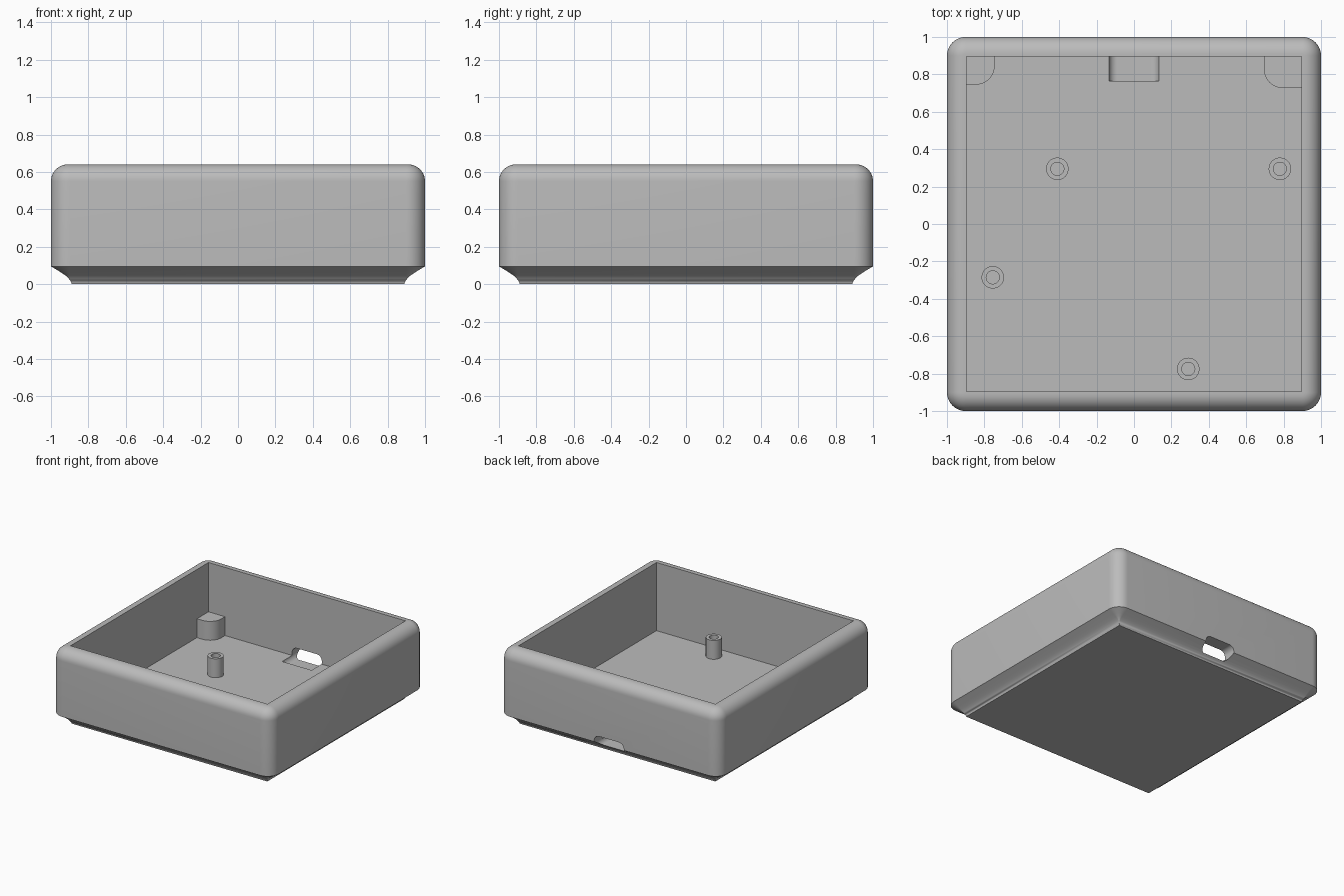
import bpy, bmesh
from math import sin, cos, pi

if "Cube" in bpy.data.objects:
    bpy.data.objects.remove(bpy.data.objects["Cube"], do_unlink=True)

grey = bpy.data.materials.new("plain grey")
grey.use_nodes = True
GREY = (0.5, 0.5, 0.5, 1)
grey.diffuse_color = GREY
grey.node_tree.nodes["Principled BSDF"].inputs["Base Color"].default_value = GREY

FLOOR, TOP, PEG_TOP = 0.08, 0.64, 0.235
INNER, CORNER, FILLET = 0.895, 0.1, 0.09


def outline(half, radius, steps=10):
    """Rounded square; equal half and radius gives a circle."""
    c = half - radius
    for q, (sx, sy) in enumerate(((1, 1), (-1, 1), (-1, -1), (1, -1))):
        for i in range(steps + 1):
            a = (q + i / steps) * pi / 2
            yield sx * c + radius * cos(a), sy * c + radius * sin(a)


def finish(name, bm, smooth=True):
    bmesh.ops.remove_doubles(bm, verts=bm.verts, dist=1e-5)
    bmesh.ops.recalc_face_normals(bm, faces=bm.faces)
    mesh = bpy.data.meshes.new(name)
    bm.to_mesh(mesh)
    bm.free()
    mesh.materials.append(grey)
    obj = bpy.data.objects.new(name, mesh)
    bpy.context.collection.objects.link(obj)
    if smooth:
        bpy.ops.object.select_all(action="DESELECT")
        obj.select_set(True)
        bpy.context.view_layer.objects.active = obj
        bpy.ops.object.shade_smooth_by_angle(angle=pi / 6)
    return obj


def loft(name, loops, smooth=True):
    """Skin a list of equal 3D loops and cap both ends."""
    bm = bmesh.new()
    rings = [[bm.verts.new(p) for p in loop] for loop in loops]
    for a, b in zip(rings, rings[1:]):
        for i in range(len(a)):
            j = (i + 1) % len(a)
            bm.faces.new((a[i], a[j], b[j], b[i]))
    bm.faces.new(rings[0])
    bm.faces.new(rings[-1])
    return finish(name, bm, smooth)


def level(half, radius, z, x=0, y=0):
    return [(x + px, y + py, z) for px, py in outline(half, radius)]


# Tray: coved base, upright wall, rounded rim, square cavity
profile = [(0.89, 0), (0.892, 0.01), (0.898, 0.02), (0.906, 0.031),
           (0.917, 0.042), (0.932, 0.053), (0.955, 0.068), (1, 0.095)]
for i in range(11):
    a = i / 10 * pi / 2
    profile.append((1 - FILLET + FILLET * cos(a), TOP - FILLET + FILLET * sin(a)))
shell = [level(h, max(0, h - 1 + CORNER), z) for h, z in profile]
shell += [level(INNER, 0, TOP), level(INNER, 0, FLOOR)]
tray = loft("tray", shell, smooth=False)

# Rounded port opening through the back wall and into the floor
SLOT_W, SLOT_R, SLOT_LOW, SLOT_HIGH = 0.135, 0.045, 0.045, 0.15


def slot_loop(y):
    mid, half = (SLOT_LOW + SLOT_HIGH) / 2, (SLOT_HIGH - SLOT_LOW) / 2
    stretch = SLOT_W - half
    return [(px + (stretch if px > 0 else -stretch), y, mid + pz)
            for px, pz in outline(half, SLOT_R)]


cutter = loft("port_cutter", [slot_loop(0.765), slot_loop(1.1)], smooth=False)
cutter.hide_render = True
cut = tray.modifiers.new("port", "BOOLEAN")
cut.object = cutter
cut.operation = "DIFFERENCE"
cut.solver = "EXACT"
bpy.ops.object.select_all(action="DESELECT")
tray.select_set(True)
bpy.context.view_layer.objects.active = tray
bpy.ops.object.modifier_apply(modifier=cut.name)
bpy.data.objects.remove(cutter, do_unlink=True)
bpy.ops.object.shade_smooth_by_angle(angle=pi / 6)

# Hollow screw posts
posts = [(-0.41, 0.295), (0.78, 0.295), (-0.755, -0.285), (0.29, -0.775)]
for n, (x, y) in enumerate(posts, 1):
    loft(f"screw_post_{n}", [level(r, r, z, x, y) for r, z in
                             ((0.06, FLOOR - 0.01), (0.06, PEG_TOP),
                              (0.035, PEG_TOP), (0.035, FLOOR + 0.001))])


# Corner supports with one rounded inner corner
def support(name, side, width, depth, radius=0.1):
    wall = INNER + 0.005
    x, y = INNER - width, INNER - depth
    pts = [(wall, wall), (x, wall)]
    for i in range(11):
        a = i / 10 * pi / 2
        pts.append((x + radius - radius * cos(a), y + radius - radius * sin(a)))
    pts.append((wall, y))
    loft(name, [[(side * px, py, z) for px, py in pts]
                for z in (FLOOR - 0.01, PEG_TOP)])


support("corner_support_right", -1, 0.15, 0.15)
support("corner_support_left", 1, 0.2, 0.168)
